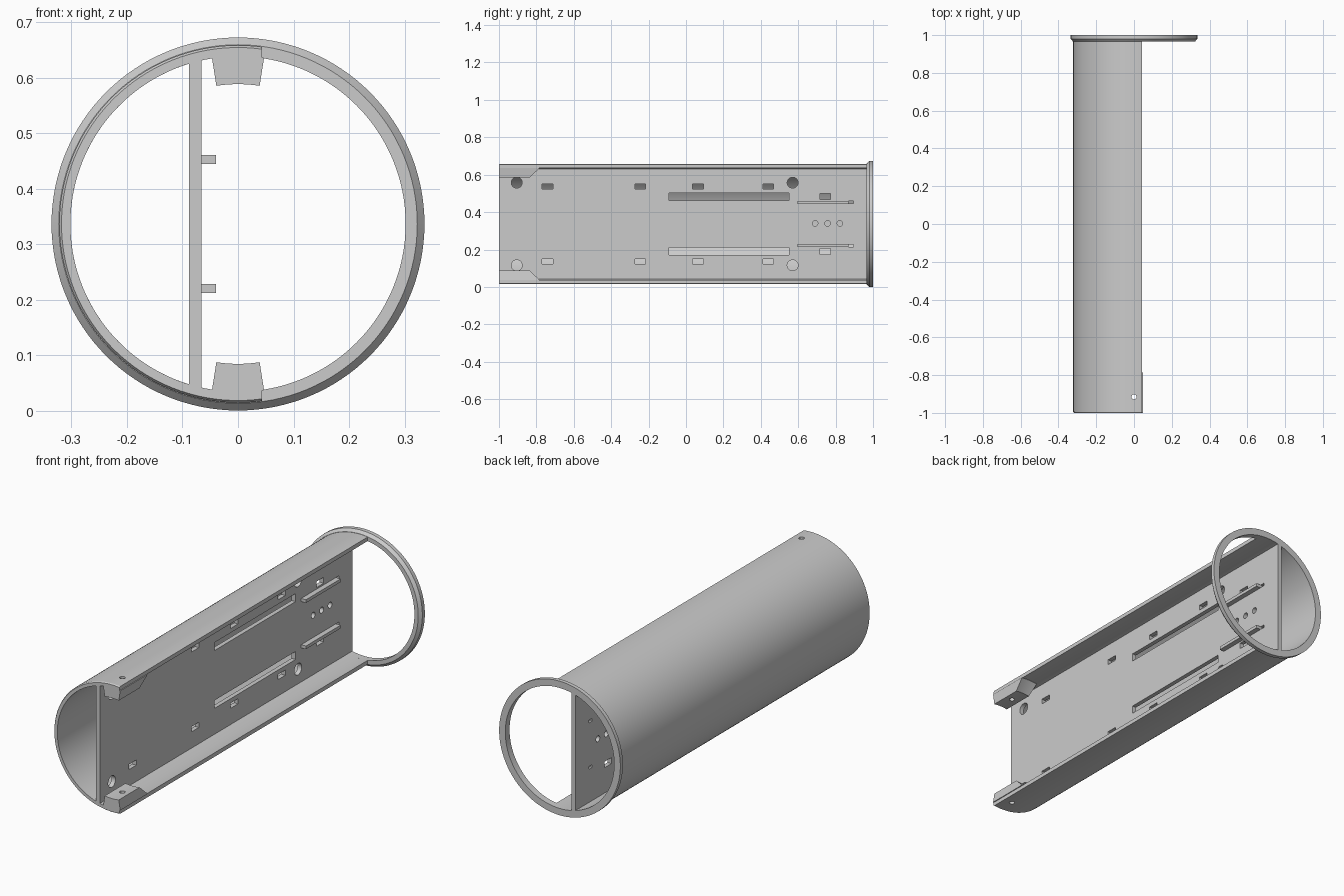
import bpy, bmesh, math
from mathutils import Matrix

if "Cube" in bpy.data.objects:
    bpy.data.objects.remove(bpy.data.objects["Cube"])

CZ = 0.3365                  # height of the tube axis
R_IN, R_OUT = 0.302, 0.322   # tube wall
CUT_X = 0.043                # open side of the tube


def finish(name, bm, smooth=True):
    bmesh.ops.recalc_face_normals(bm, faces=bm.faces[:])
    me = bpy.data.meshes.new(name)
    bm.to_mesh(me)
    bm.free()
    ob = bpy.data.objects.new(name, me)
    bpy.context.collection.objects.link(ob)
    if smooth:
        shade(ob)
    return ob


def shade(ob):
    bpy.ops.object.select_all(action='DESELECT')
    ob.select_set(True)
    bpy.context.view_layer.objects.active = ob
    bpy.ops.object.shade_smooth_by_angle(angle=math.radians(25))


def loft(name, sections, smooth=True):
    """Solid through (y, [(x, z from axis), ...]) sections, capped at both ends."""
    bm = bmesh.new()
    rows = [[bm.verts.new((x, y, CZ + z)) for x, z in pts] for y, pts in sections]
    n = len(rows[0])
    for a, b in zip(rows, rows[1:]):
        for i in range(n):
            j = (i + 1) % n
            bm.faces.new((a[i], a[j], b[j], b[i]))
    bm.faces.new(rows[0])
    bm.faces.new(rows[-1])
    return finish(name, bm, smooth)


def arc(r, a0, a1, n):
    return [(r * math.cos(a0 + (a1 - a0) * i / n), r * math.sin(a0 + (a1 - a0) * i / n))
            for i in range(n + 1)]


def box(bm, x0, x1, y0, y1, z0, z1):
    m = Matrix.Translation(((x0 + x1) / 2, (y0 + y1) / 2, CZ + (z0 + z1) / 2)) @ \
        Matrix.Diagonal((x1 - x0, y1 - y0, z1 - z0, 1))
    bmesh.ops.create_cube(bm, size=1, matrix=m)


def rod(bm, r, depth, loc, axis, seg=32):
    m = Matrix.Translation(loc) @ Matrix.Rotation(math.pi / 2 if axis == 'X' else 0, 4, 'Y')
    bmesh.ops.create_cone(bm, cap_ends=True, segments=seg, radius1=r, radius2=r,
                          depth=depth, matrix=m)


def subtract(ob, cutter):
    mod = ob.modifiers.new("cut", 'BOOLEAN')
    mod.operation, mod.solver, mod.object = 'DIFFERENCE', 'EXACT', cutter
    # keep the cut ahead of any smoothing modifier
    bpy.context.view_layer.objects.active = ob
    bpy.ops.object.modifier_move_to_index(modifier="cut", index=0)
    bpy.ops.object.modifier_apply(modifier="cut")


# open tube with a small chamfer on its front edge
def wall(r_out):
    a, b = math.acos(CUT_X / r_out), math.acos(CUT_X / R_IN)
    return arc(r_out, a, 2 * math.pi - a, 80) + arc(R_IN, 2 * math.pi - b, b, 80)


tube = loft("tube_shell", [(-1, wall(0.318)), (-0.994, wall(R_OUT)), (0.97, wall(R_OUT))], False)

# end ring with a chamfered front rim
bm = bmesh.new()
prof = [(R_IN, 0.966), (0.323, 0.966), (0.336, 0.98), (0.336, 1), (R_IN, 1)]
N = 128
rows = [[bm.verts.new((r * math.cos(t), y, CZ + r * math.sin(t))) for r, y in prof]
        for t in (2 * math.pi * i / N for i in range(N))]
for i in range(N):
    a, b = rows[i], rows[(i + 1) % N]
    for k in range(len(prof)):
        m = (k + 1) % len(prof)
        bm.faces.new((a[k], a[m], b[m], b[k]))
finish("end_ring", bm)

# mounting tabs, ramping into the wall at the back
tabs = []
HALF = math.radians(8.9)
for s, label in ((1, "upper"), (-1, "lower")):
    mid = s * math.pi / 2

    def sector(r):
        return arc(R_IN + 0.001, mid - HALF, mid + HALF, 10) + arc(r, mid + HALF, mid - HALF, 10)
    tabs.append(loft(label + "_tab", [(-1, sector(0.252)), (-0.835, sector(0.252)),
                                      (-0.785, sector(0.3005))], False))

# screw hole through both tabs and the tube
bm = bmesh.new()
rod(bm, 0.013, 1, (0, -0.915, CZ), 'Z')
screw = finish("screw_cutter", bm, False)
for ob in [tube] + tabs:
    subtract(ob, screw)
    shade(ob)

# dividing plate
X0, X1 = -0.088, -0.066
h0, h1 = 0.290, 0.2955
plate = loft("divider_plate", [(y, [(X0, -h0), (X1, -h1), (X1, h1), (X0, h0)])
                               for y in (-1, 1)], False)

# plate openings, mirrored about the axis height
bm = bmesh.new()
C0, C1 = X0 - 0.05, X1 + 0.05
slots = [(y - 0.029, y + 0.029, 0.187, 0.213) for y in (-0.74, -0.245, 0.065, 0.44)]
slots += [(-0.09, 0.55, 0.125, 0.165), (0.717, 0.773, 0.132, 0.162), (0.87, 0.895, 0.109, 0.123)]
for y0, y1, z0, z1 in slots:
    box(bm, C0, C1, y0, y1, z0, z1)
    box(bm, C0, C1, y0, y1, -z1, -z0)
for y in (-0.905, 0.57):
    for s in (1, -1):
        rod(bm, 0.029, 0.12, (-0.077, y, CZ + s * 0.221), 'X')
for y in (0.69, 0.757, 0.823):
    rod(bm, 0.015, 0.12, (-0.077, y, CZ + 0.003), 'X', 24)
holes = finish("hole_cutter", bm, False)
subtract(plate, holes)
shade(plate)

# guide rails on the plate
for s, label in ((1, "upper"), (-1, "lower")):
    bm = bmesh.new()
    z = s * 0.116
    box(bm, X1 - 0.005, -0.04, 0.595, 0.87, z - 0.008, z + 0.008)
    finish(label + "_guide_rail", bm, False)

for c in (screw, holes):
    bpy.data.objects.remove(c, do_unlink=True)
